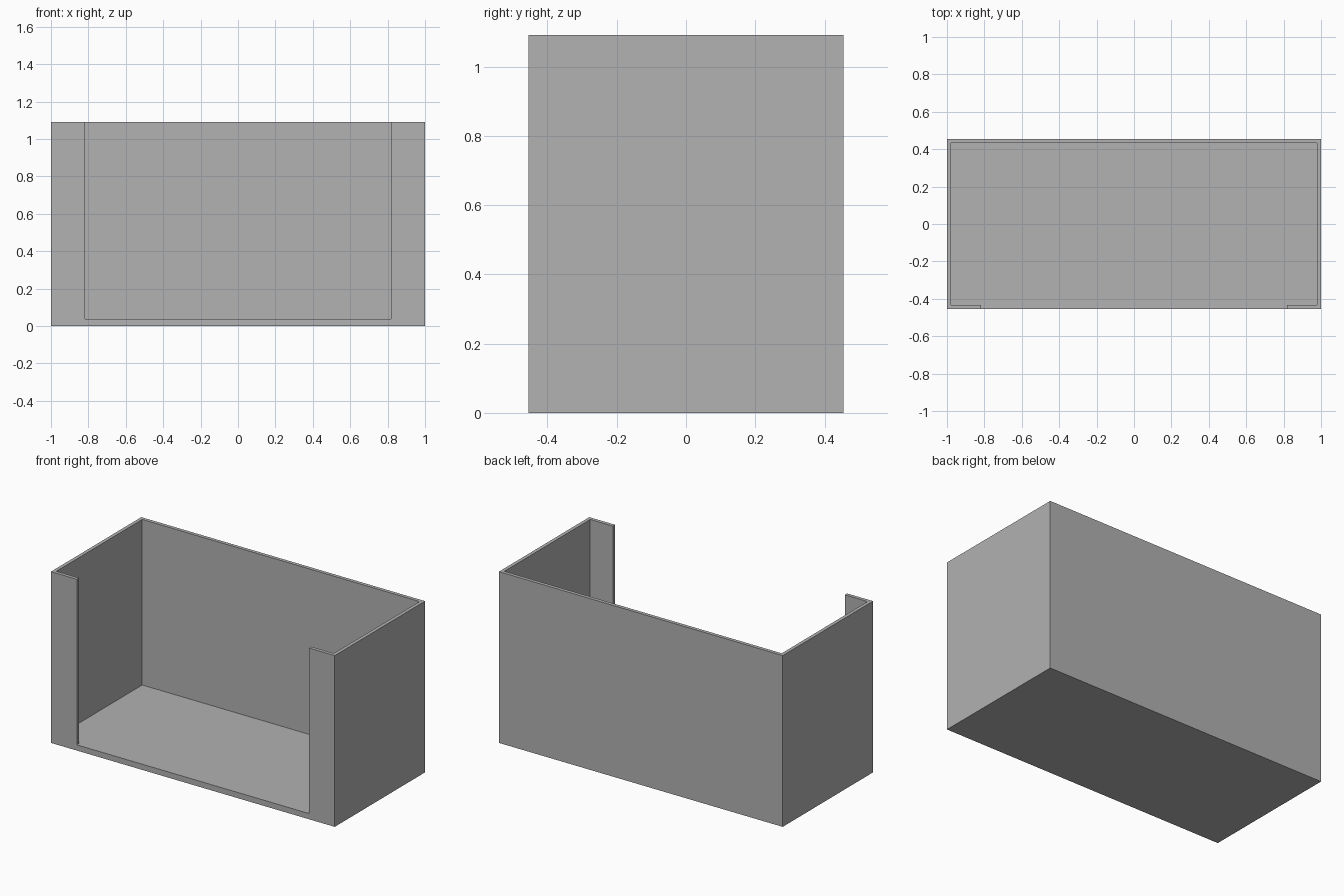
import bpy
from mathutils import Vector

cube = bpy.data.objects.get("Cube")
if cube:
    bpy.data.objects.remove(cube, do_unlink=True)

# Overall size and thicknesses
WIDTH, DEPTH, HEIGHT = 2.0, 0.909, 1.091
WALL, FLOOR = 0.0227, 0.0364
OPENING = 0.818  # half width of the front opening

grey = bpy.data.materials.new("plain_grey")
grey.use_nodes = True
colour = (0.445, 0.445, 0.445, 1)
grey.diffuse_color = colour
grey.node_tree.nodes["Principled BSDF"].inputs["Base Color"].default_value = colour


def box(name, low, high):
    low, high = Vector(low), Vector(high)
    bpy.ops.mesh.primitive_cube_add(size=1, location=(low + high) / 2)
    obj = bpy.context.object
    obj.name = name
    obj.scale = high - low
    bpy.ops.object.transform_apply(location=True, rotation=False, scale=True)
    obj.data.materials.append(grey)
    return obj


def cut(target, cutter):
    mod = target.modifiers.new(cutter.name, "BOOLEAN")
    mod.operation = "DIFFERENCE"
    mod.solver = "EXACT"
    mod.object = cutter
    bpy.context.view_layer.objects.active = target
    bpy.ops.object.modifier_apply(modifier=mod.name)
    bpy.data.objects.remove(cutter, do_unlink=True)


# Solid block, hollowed from the top and opened at the front
x, y = WIDTH / 2, DEPTH / 2
tray = box("open_front_box", (-x, -y, 0), (x, y, HEIGHT))
cut(tray, box("hollow", (-x + WALL, -y + WALL, FLOOR), (x - WALL, y - WALL, HEIGHT + 1)))
cut(tray, box("front_opening", (-OPENING, -y - 1, FLOOR), (OPENING, 0, HEIGHT + 1)))
